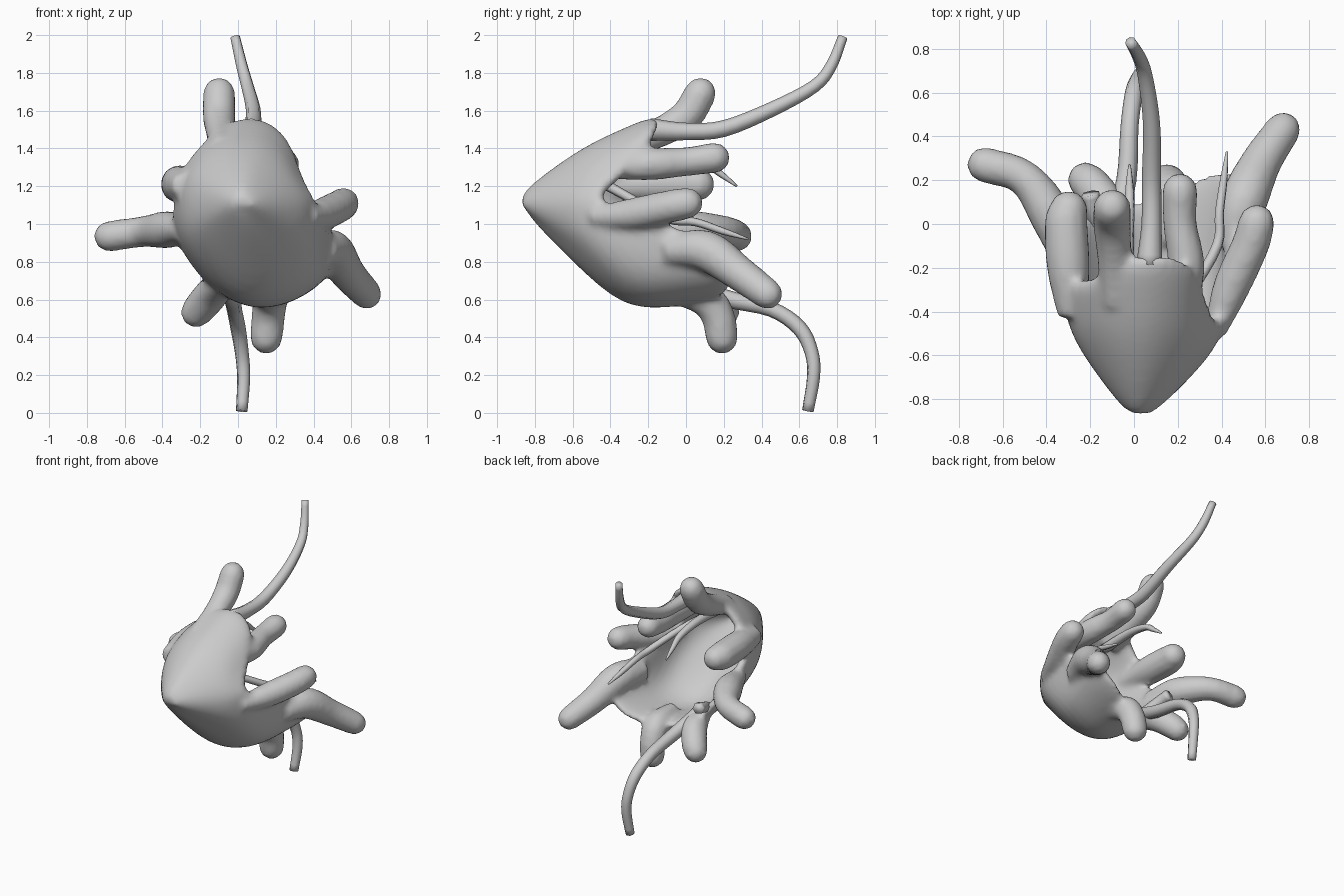
import bpy, bmesh, math
from mathutils import Vector


def spline(pts, n=4):
    # Catmull-Rom through (x, y, z, radius) points
    p = [Vector(q) for q in pts]
    p = [2 * p[0] - p[1]] + p + [2 * p[-1] - p[-2]]
    out = []
    for i in range(1, len(p) - 2):
        a, b, c, d = p[i - 1:i + 3]
        for k in range(n):
            t = k / n
            out.append(0.5 * (2 * b + (c - a) * t + (2 * a - 5 * b + 4 * c - d) * t * t
                              + (3 * b - a - 3 * c + d) * t ** 3))
    return out + [p[-2]]


def finish(bm, name):
    bmesh.ops.recalc_face_normals(bm, faces=bm.faces)
    me = bpy.data.meshes.new(name)
    bm.to_mesh(me)
    bm.free()
    ob = bpy.data.objects.new(name, me)
    bpy.context.collection.objects.link(ob)
    for f in me.polygons:
        f.use_smooth = True
    return ob


def tube(name, pts, sides=10, round_tip=True):
    path = spline(pts)
    if round_tip:
        end, prev = path[-1], path[-2]
        d = (end.xyz - prev.xyz).normalized()
        for a in (30, 55, 78):
            q = end.xyz + d * end.w * math.sin(math.radians(a))
            path.append(Vector((*q, end.w * math.cos(math.radians(a)))))
    bm = bmesh.new()
    rings, u = [], None
    for i, p in enumerate(path):
        t = (path[min(i + 1, len(path) - 1)].xyz - path[max(i - 1, 0)].xyz).normalized()
        u = t.orthogonal() if u is None else u - t * u.dot(t)
        u.normalize()
        v = t.cross(u)
        rings.append([bm.verts.new(p.xyz + p.w * (u * math.cos(2 * math.pi * k / sides)
                      + v * math.sin(2 * math.pi * k / sides))) for k in range(sides)])
    for a, b in zip(rings, rings[1:]):
        for k in range(sides):
            bm.faces.new((a[k], a[(k + 1) % sides], b[(k + 1) % sides], b[k]))
    bm.faces.new(rings[0])
    bm.faces.new(rings[-1])
    return finish(bm, name)


def apply_mods(ob):
    me = bpy.data.meshes.new_from_object(ob.evaluated_get(bpy.context.evaluated_depsgraph_get()))
    ob.modifiers.clear()
    ob.data = me


# Cup: spokes running from the apex through a middle point to the rim
apex = Vector((0.02, -0.87, 1.10))
spokes = [  # middle, rim
    ((0.08, -0.52, 1.43), (0.09, -0.15, 1.61)),
    ((0.21, -0.50, 1.38), (0.28, -0.16, 1.50)),
    ((0.29, -0.57, 1.26), (0.34, -0.32, 1.28)),
    ((0.34, -0.62, 1.13), (0.42, -0.54, 1.13)),
    ((0.39, -0.56, 1.00), (0.49, -0.21, 1.03)),
    ((0.43, -0.45, 0.85), (0.54, 0.12, 0.92)),
    ((0.41, -0.32, 0.66), (0.54, 0.27, 0.74)),
    ((0.26, -0.32, 0.56), (0.33, 0.24, 0.60)),
    ((0.08, -0.33, 0.53), (0.12, 0.12, 0.56)),
    ((-0.08, -0.35, 0.61), (-0.10, 0.10, 0.61)),
    ((-0.20, -0.44, 0.77), (-0.24, 0.05, 0.74)),
    ((-0.30, -0.49, 0.94), (-0.38, -0.02, 0.96)),
    ((-0.28, -0.54, 1.10), (-0.35, -0.30, 1.12)),
    ((-0.27, -0.51, 1.25), (-0.34, -0.25, 1.26)),
    ((-0.17, -0.50, 1.36), (-0.22, -0.28, 1.42)),
    ((-0.05, -0.52, 1.42), (-0.10, -0.17, 1.55)),
]
bm = bmesh.new()
tip = bm.verts.new(apex)
rows = []
for m, r in spokes:
    m, r = Vector(m), Vector(r)
    # blunt nose, fuller above and flatter below
    bulge = 0.055 + 0.025 * max(-1, min(1, (m.z - 1.05) / 0.35))
    nose = apex.lerp(m, 0.2) + Vector((0, -bulge * 0.9, 0))
    a = apex.lerp(m, 0.55) + Vector((0, -bulge * 0.7, 0))
    rows.append([bm.verts.new(q) for q in (nose, a, m, m.lerp(r, 0.5), r)])
for i, a in enumerate(rows):
    b = rows[(i + 1) % len(rows)]
    bm.faces.new((tip, a[0], b[0]))
    for k in range(4):
        bm.faces.new((a[k], a[k + 1], b[k + 1], b[k]))
body = finish(bm, "cup_body")
# inward thickness
sol = body.modifiers.new("thickness", 'SOLIDIFY')
sol.thickness, sol.offset = 0.075, -1
sub = body.modifiers.new("round", 'SUBSURF')
sub.levels = 2
apply_mods(body)

# Finger lobes around the rim
lobes = {
    "top": [(-0.08, -0.36, 1.40, .07), (-0.09, -0.15, 1.48, .08), (-0.10, 0.0, 1.57, .088), (-0.10, 0.075, 1.69, .087)],
    "upper_right": [(0.22, -0.45, 1.30, .06), (0.24, -0.2, 1.315, .085), (0.21, 0.0, 1.33, .078), (0.21, 0.15, 1.35, .083)],
    "right": [(0.37, -0.50, 1.04, .05), (0.44, -0.3, 1.05, .085), (0.53, -0.1, 1.09, .088), (0.56, 0.005, 1.11, .085)],
    "lower_right": [(0.44, -0.1, 0.86, .08), (0.50, 0.1, 0.86, .11), (0.58, 0.28, 0.74, .095), (0.68, 0.43, 0.63, .083)],
    "bottom_right": [(0.17, -0.1, 0.64, .05), (0.17, 0.1, 0.60, .09), (0.16, 0.17, 0.51, .09), (0.15, 0.19, 0.40, .088)],
    "bottom_left": [(-0.08, -0.1, 0.69, .06), (-0.13, 0.08, 0.64, .09), (-0.19, 0.17, 0.57, .09), (-0.22, 0.20, 0.535, .085)],
    "left": [(-0.30, -0.2, 0.97, .06), (-0.37, 0.02, 0.97, .1), (-0.50, 0.21, 0.96, .083), (-0.68, 0.27, 0.935, .083)],
    "upper_left": [(-0.28, -0.42, 1.20, .07), (-0.30, -0.2, 1.21, .1), (-0.31, 0.0, 1.21, .1), (-0.30, 0.06, 1.21, .092)],
}
parts = [tube("lobe_" + n, p, 12) for n, p in lobes.items()]

# Fuse the lobes into the cup
bpy.ops.object.select_all(action='DESELECT')
for o in parts + [body]:
    o.select_set(True)
bpy.context.view_layer.objects.active = body
bpy.ops.object.join()
rm = body.modifiers.new("fuse", 'REMESH')
rm.mode, rm.voxel_size, rm.use_smooth_shade = 'VOXEL', 0.02, True
sm = body.modifiers.new("soften", 'SMOOTH')
sm.factor, sm.iterations = 0.5, 5

# Long tentacles and thin inner strands
tube("upper_tentacle", [(0.07, -0.19, 1.50, .06), (0.08, 0.0, 1.49, .046), (0.08, 0.2, 1.505, .044),
     (0.08, 0.46, 1.61, .039), (0.05, 0.68, 1.73, .034), (0.02, 0.77, 1.84, .031), (-0.015, 0.83, 1.99, .026)], 8, False)
tube("lower_tentacle", [(-0.10, -0.05, 0.72, .05), (-0.035, 0.2, 0.61, .046), (-0.02, 0.45, 0.55, .041),
     (0.0, 0.6, 0.45, .041), (0.02, 0.665, 0.32, .037), (0.03, 0.675, 0.19, .035), (0.02, 0.645, 0.01, .031)], 8, False)
tube("right_strand", [(0.10, -0.50, 1.25, .03), (0.25, -0.32, 1.15, .025), (0.38, -0.1, 1.03, .025),
     (0.39, 0.05, 1.01, .022), (0.41, 0.2, 0.96, .018), (0.425, 0.33, 0.92, .006)], 6, False)
tube("upper_strand", [(-0.03, -0.38, 1.35, .035), (-0.03, -0.1, 1.36, .03), (-0.02, 0.1, 1.32, .024),
     (-0.02, 0.19, 1.26, .017), (-0.02, 0.27, 1.2, .006)], 6, False)
tube("stump", [(-0.12, -0.1, 0.72, .042), (-0.18, 0.05, 0.80, .042), (-0.2, 0.14, 0.83, .042)], 6, False)
